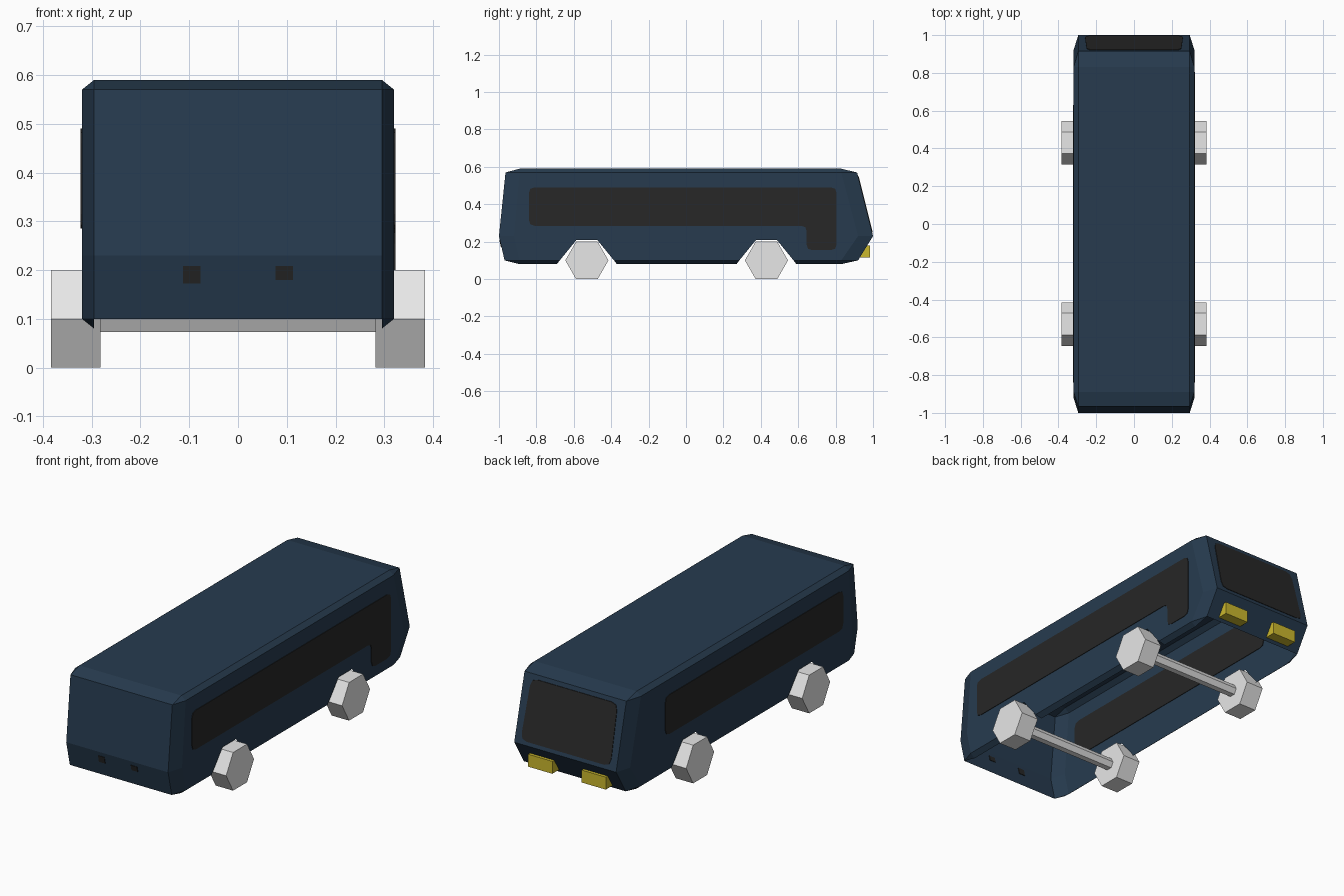
import bpy, math
from mathutils import Vector

if "Cube" in bpy.data.objects:
    bpy.data.objects.remove(bpy.data.objects["Cube"])


def material(name, rgb):
    m = bpy.data.materials.new(name)
    m.diffuse_color = (*rgb, 1)
    m.use_nodes = True
    m.node_tree.nodes["Principled BSDF"].inputs["Base Color"].default_value = m.diffuse_color
    return m


NAVY = material("navy_paint", (0.020, 0.044, 0.078))
GLASS = material("dark_glass", (0.020, 0.020, 0.020))
GREY = material("light_grey", (0.80, 0.80, 0.80))
YELLOW = material("headlight_yellow", (0.60, 0.48, 0.027))


def make(name, verts, faces, mat):
    me = bpy.data.meshes.new(name)
    me.from_pydata(verts, [], faces)
    me.materials.append(mat)
    ob = bpy.data.objects.new(name, me)
    bpy.context.collection.objects.link(ob)
    return ob


def prism(name, pts, lo, hi, place, mat):
    """Extrude a 2D outline between two depths; place(u, v, w) gives xyz."""
    n = len(pts)
    verts = [place(u, v, w) for w in (lo, hi) for u, v in pts]
    faces = [tuple(range(n))[::-1], tuple(range(n, 2 * n))]
    faces += [(i, (i + 1) % n, n + (i + 1) % n, n + i) for i in range(n)]
    ob = make(name, verts, faces, mat)
    import bmesh
    bm = bmesh.new()
    bm.from_mesh(ob.data)
    bmesh.ops.recalc_face_normals(bm, faces=bm.faces)
    bm.to_mesh(ob.data)
    bm.free()
    return ob


def rounded(pts, r):
    """Round every corner of an outline with a short three-point curve."""
    out = []
    for i, p in enumerate(pts):
        p = Vector(p)
        a = p + (Vector(pts[i - 1]) - p).normalized() * r
        b = p + (Vector(pts[(i + 1) % len(pts)]) - p).normalized() * r
        out += [a, (a + b + 2 * p) / 4, b]
    return [tuple(q) for q in out]


def along_x(u, v, w):
    return (w, u, v)


WHEELS = (-0.53, 0.43)
IN, OUT = 0.295, 0.32

# Body shell: open underneath, chamfered edges, wheel arches in the sides
verts, faces = [], []


def face(*pts):
    faces.append(tuple(range(len(verts), len(verts) + len(pts))))
    verts.extend(pts)


# end profile (y, z) bottom to top, and matching points on the side panel
rear = [(-0.97, 0.10), (-1.0, 0.23), (-0.965, 0.57)]
rear_side = [(-0.89, 0.10), (-0.92, 0.23), (-0.89, 0.57)]
front = [(0.92, 0.10), (1.0, 0.23), (0.915, 0.57)]
front_side = [(0.83, 0.10), (0.92, 0.23), (0.83, 0.57)]
TOP = (-0.89, 0.83)

for s in (1, -1):
    def q(x, p):
        return (s * x, *p)
    # side panel with notches
    low, panel = [(TOP[0], 0.10, TOP[0])], [(TOP[0], 0.10)]
    for c in WHEELS:
        panel += [(c - 0.145, 0.10), (c - 0.055, 0.21), (c + 0.055, 0.21), (c + 0.145, 0.10)]
        low += [(c - 0.145, 0.10, c - 0.16), (c + 0.145, 0.10, c + 0.16)]
    panel += front_side + rear_side[::-1][:2]
    low.append((TOP[1], 0.10, TOP[1]))
    face(*[q(OUT, p) for p in panel])
    # sill strips between the arches
    for i in range(0, len(low), 2):
        a, b = low[i], low[i + 1]
        face(q(OUT, a[:2]), q(OUT, b[:2]), q(IN, (b[2], 0.08)), q(IN, (a[2], 0.08)))
    # roof edge and corner chamfers
    face(q(OUT, (TOP[0], 0.57)), q(OUT, (TOP[1], 0.57)),
         q(IN, (TOP[1], 0.59)), q(IN, (TOP[0], 0.59)))
    for end, side, t in ((rear, rear_side, TOP[0]), (front, front_side, TOP[1])):
        for i in (0, 1):
            face(q(IN, end[i]), q(IN, end[i + 1]), q(OUT, side[i + 1]), q(OUT, side[i]))
        face(q(IN, end[2]), q(IN, (t, 0.59)), q(OUT, side[2]))
        face(q(IN, end[0]), q(IN, (t, 0.08)), q(OUT, side[0]))

# end walls and roof
strip = rear + [(TOP[0], 0.59), (TOP[1], 0.59)] + front[::-1]
for a, b in zip(strip, strip[1:]):
    face((-IN, *a), (IN, *a), (IN, *b), (-IN, *b))

body = make("bus_body", verts, faces, NAVY)
import bmesh
bm = bmesh.new()
bm.from_mesh(body.data)
bmesh.ops.remove_doubles(bm, verts=bm.verts, dist=0.0005)
bmesh.ops.recalc_face_normals(bm, faces=bm.faces)
# keep the open shell facing outward
roof = max(bm.faces, key=lambda f: f.calc_center_median().z)
if roof.normal.z < 0:
    bmesh.ops.reverse_faces(bm, faces=bm.faces)
bm.to_mesh(body.data)
bm.free()

# Side windows: the right one drops down for the door
right = [(-0.84, 0.285), (0.645, 0.285), (0.645, 0.155), (0.805, 0.155), (0.805, 0.49), (-0.84, 0.49)]
left = [(-0.84, 0.285), (0.63, 0.285), (0.63, 0.49), (-0.84, 0.49)]
prism("right_window", rounded(right, 0.03), OUT - 0.003, OUT + 0.003, along_x, GLASS)
prism("left_window", rounded(left, 0.03), -OUT - 0.003, -OUT + 0.003, along_x, GLASS)

# Windscreen on the sloping end
screen = [(-0.26, 0.25), (0.26, 0.25), (0.25, 0.548), (-0.25, 0.548)]
prism("windscreen", rounded(screen, 0.035), -0.003, 0.003,
      lambda u, v, w: (u, 1.0 - (v - 0.23) * 0.25 + w, v), GLASS)

# Small dark marks on the plain end
for x, z0 in ((-0.095, 0.172), (0.095, 0.18)):
    mark = [(x - 0.018, z0), (x + 0.018, z0), (x + 0.018, 0.208), (x - 0.018, 0.208)]
    prism("end_mark", mark, -0.003, 0.003,
          lambda u, v, w: (u, -1.0 + (0.23 - v) * 0.23 + w, v), GLASS)

# Wedge headlights
wedge = [(0.925, 0.115), (0.985, 0.115), (0.985, 0.18), (0.965, 0.18)]
for x in (-0.155, 0.155):
    prism("headlight", wedge, x - 0.07, x + 0.07, along_x, YELLOW)


# Hexagonal wheels and axles
def hexagon(y, z, r):
    return [(y + r * math.cos(i * math.pi / 3), z + r * math.sin(i * math.pi / 3)) for i in range(6)]


for y in WHEELS:
    prism("axle", hexagon(y, 0.10, 0.031), -0.285, 0.285, along_x, GREY)
    for s in (-1, 1):
        prism("wheel", hexagon(y, 0.10, 0.1154), s * 0.282, s * 0.383, along_x, GREY)
